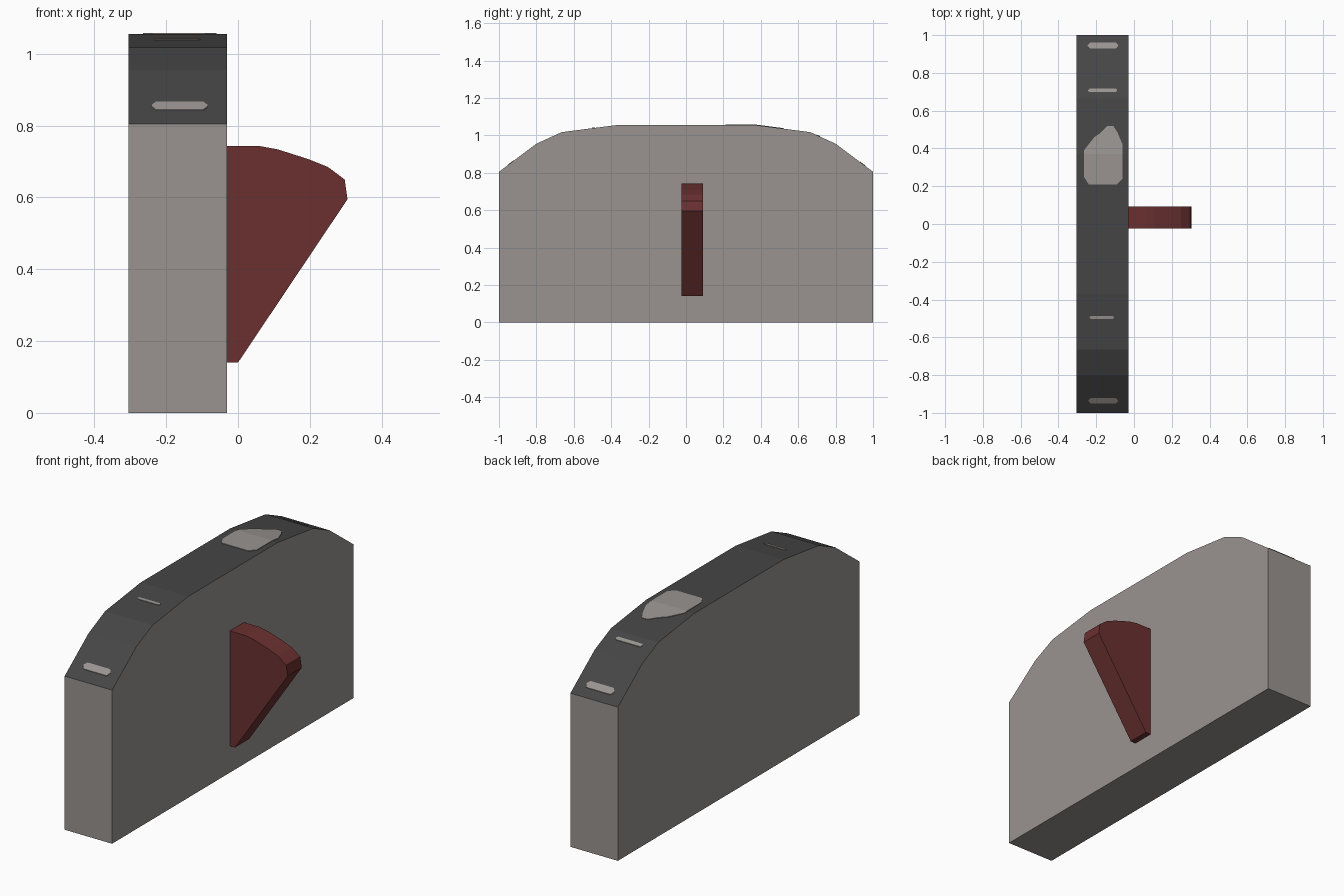
import bpy, bmesh
from mathutils import Vector

if "Cube" in bpy.data.objects:
    bpy.data.objects.remove(bpy.data.objects["Cube"])


def material(name, rgb):
    m = bpy.data.materials.new(name)
    m.diffuse_color = (*rgb, 1)
    m.use_nodes = True
    m.node_tree.nodes["Principled BSDF"].inputs["Base Color"].default_value = m.diffuse_color
    return m


STONE = material("warm grey stone", (0.32, 0.296, 0.28))
DARK = material("dark charcoal", (0.06, 0.06, 0.06))
RED = material("dark red", (0.147, 0.03, 0.03))


def finish(bm, name, mats):
    bmesh.ops.recalc_face_normals(bm, faces=bm.faces)
    mesh = bpy.data.meshes.new(name)
    bm.to_mesh(mesh)
    bm.free()
    for m in mats:
        mesh.materials.append(m)
    ob = bpy.data.objects.new(name, mesh)
    bpy.context.collection.objects.link(ob)
    return ob


def prism(points, offset):
    bm = bmesh.new()
    face = bm.faces.new([bm.verts.new(p) for p in points])
    ext = bmesh.ops.extrude_face_region(bm, geom=[face], use_keep_orig=True)
    verts = [g for g in ext["geom"] if isinstance(g, bmesh.types.BMVert)]
    bmesh.ops.translate(bm, verts=verts, vec=offset)
    bmesh.ops.recalc_face_normals(bm, faces=bm.faces)
    return bm


# Slab with a faceted arched top; upward faces are dark
X0, X1 = -0.305, -0.03
half = [(0.37, 1.055), (0.665, 1.017), (0.80, 0.955), (1.0, 0.805)]
outline = [(1, 0)] + half[::-1] + [(-y, z) for y, z in half] + [(-1, 0)]
bm = prism([(X0, y, z) for y, z in outline], (X1 - X0, 0, 0))
for f in bm.faces:
    f.material_index = 1 if f.normal.z > 0.1 else 0
finish(bm, "slab", [STONE, DARK])

# Fan-shaped fin on the right face
fan = [(X1, 0.14), (0.0, 0.14), (0.305, 0.595), (0.297, 0.65), (0.25, 0.685),
       (0.195, 0.707), (0.11, 0.734), (0.06, 0.743), (X1, 0.743)]
finish(prism([(x, -0.025, z) for x, z in fan], (0, 0.117, 0)), "fin", [RED])


def top_height(y):
    y = abs(y)
    if y <= half[0][0]:
        return half[0][1]
    for (a, za), (b, zb) in zip(half, half[1:]):
        if y <= b:
            return za + (zb - za) * (y - a) / (b - a)
    return half[-1][1]


# Worn patches: thin plates draped over the dark top
def patch(name, points):
    bm = bmesh.new()
    bm.faces.new([bm.verts.new((x, y, 0)) for x, y in points])
    for y, _ in half[:3]:
        for s in (-1, 1):
            bmesh.ops.bisect_plane(bm, geom=bm.verts[:] + bm.edges[:] + bm.faces[:],
                                   plane_co=(0, s * y, 0), plane_no=(0, 1, 0))
    for v in bm.verts:
        v.co.z = top_height(v.co.y) - 0.001
    ext = bmesh.ops.extrude_face_region(bm, geom=bm.faces[:], use_keep_orig=True)
    verts = [g for g in ext["geom"] if isinstance(g, bmesh.types.BMVert)]
    bmesh.ops.translate(bm, verts=verts, vec=(0, 0, 0.004))
    finish(bm, name, [STONE])


def bar(name, x0, x1, y, w):
    c, h = w * 0.4, w / 2
    patch(name, [(x0, y - h + c), (x0 + c, y - h), (x1 - c, y - h), (x1, y - h + c),
                 (x1, y + h - c), (x1 - c, y + h), (x0 + c, y + h), (x0, y + h - c)])


patch("large_worn_patch", [(-0.265, 0.25), (-0.24, 0.21), (-0.09, 0.21), (-0.06, 0.24),
                           (-0.06, 0.42), (-0.09, 0.49), (-0.11, 0.52), (-0.14, 0.52),
                           (-0.18, 0.48), (-0.21, 0.46), (-0.265, 0.39)])
bar("front_worn_bar", -0.24, -0.085, -0.936, 0.03)
bar("back_worn_bar", -0.245, -0.085, 0.945, 0.03)
bar("front_worn_line", -0.235, -0.105, -0.495, 0.016)
bar("back_worn_line", -0.243, -0.09, 0.708, 0.018)
